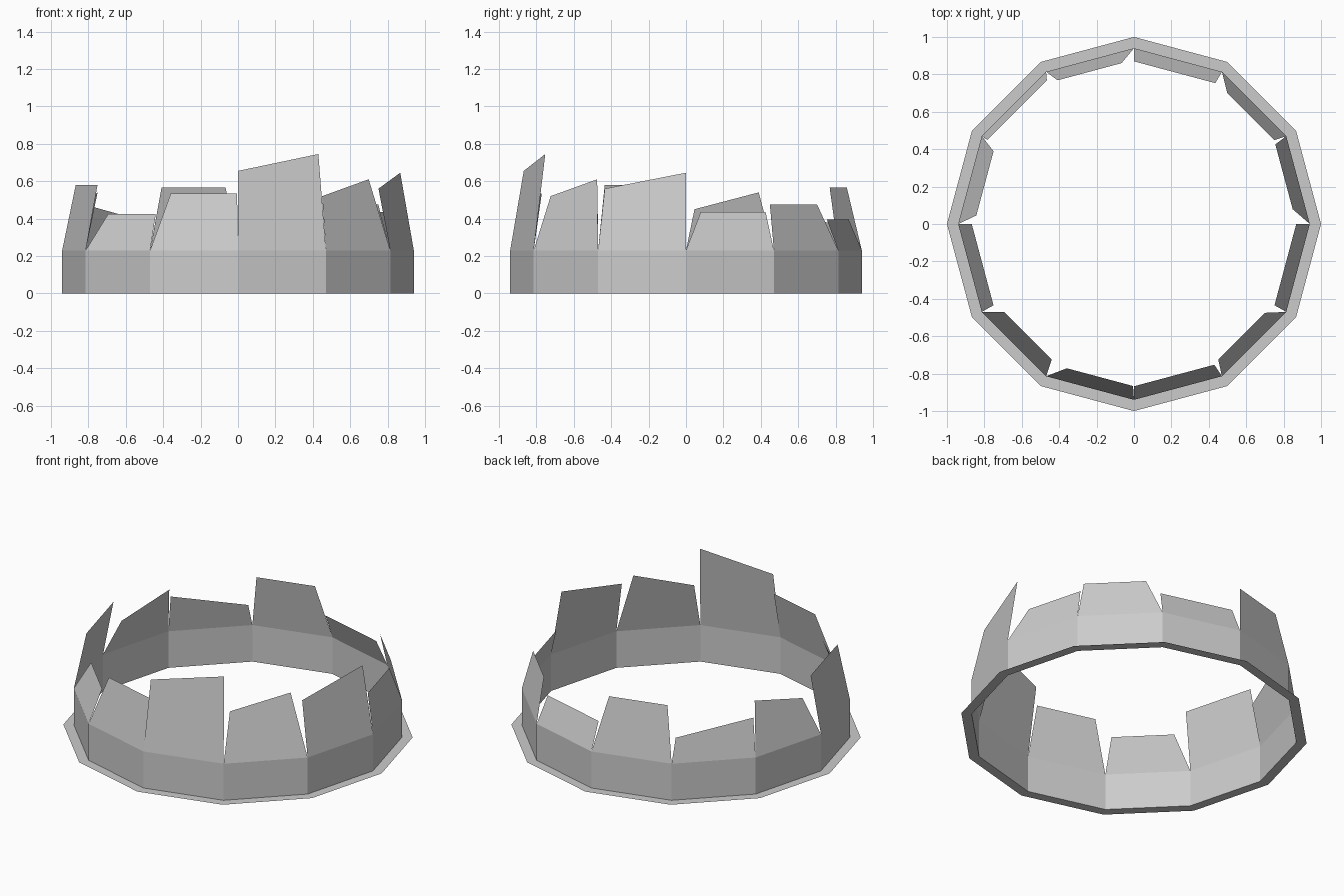
import bpy
from math import cos, sin, tau
from mathutils import Vector

cube = bpy.data.objects.get("Cube")
if cube:
    bpy.data.objects.remove(cube, do_unlink=True)

SIDES = 12
WALL_RADIUS = 0.94
FLANGE_RADIUS = 1.0
WALL_HEIGHT = 0.23

grey = bpy.data.materials.new("plain_grey")
grey.use_nodes = True
colour = (0.6, 0.6, 0.6, 1)
grey.diffuse_color = colour
grey.node_tree.nodes["Principled BSDF"].inputs["Base Color"].default_value = colour


def add_mesh(name, verts, faces):
    mesh = bpy.data.meshes.new(name)
    mesh.from_pydata(verts, [], faces)
    mesh.materials.append(grey)
    obj = bpy.data.objects.new(name, mesh)
    bpy.context.collection.objects.link(obj)
    return obj


def rim(index, radius, z):
    angle = tau * index / SIDES
    return Vector((radius * cos(angle), radius * sin(angle), z))


def band(name, lower, upper):
    """Ring of quads between two (radius, height) outlines."""
    verts = [rim(i, *ring) for ring in (lower, upper) for i in range(SIDES)]
    faces = []
    for i in range(SIDES):
        j = (i + 1) % SIDES
        faces.append((i, j, j + SIDES, i + SIDES))
    return add_mesh(name, verts, faces)


# Flat foot flange and upright wall
band("base_flange", (FLANGE_RADIUS, 0), (WALL_RADIUS, 0))
band("ring_wall", (WALL_RADIUS, 0), (WALL_RADIUS, WALL_HEIGHT))

# Leaning flaps: inward lean, start inset, start height, end inset, end height
FLAPS = [
    (0.068, 0.10, 0.435, 0.028, 0.435),
    (0.06, 0.03, 0.475, 0.10, 0.475),
    (0.068, 0.018, 0.395, 0.018, 0.395),
    (0.06, 0.085, 0.565, 0.047, 0.565),
    (0.036, 0.03, 0.375, 0.007, 0.465),
    (0.082, 0.062, 0.54, 0.069, 0.45),
    (0.07, 0.019, 0.58, 0.018, 0.58),
    (0.085, 0.085, 0.425, 0.042, 0.425),
    (0.07, 0.096, 0.535, 0.024, 0.535),
    (0.07, 0.019, 0.655, 0.023, 0.745),
    (0.078, 0.05, 0.52, 0.085, 0.61),
    (0.07, 0.018, 0.56, 0.019, 0.645),
]

for i, (lean, inset_a, top_a, inset_b, top_b) in enumerate(FLAPS):
    a = rim(i, WALL_RADIUS, WALL_HEIGHT)
    b = rim(i + 1, WALL_RADIUS, WALL_HEIGHT)
    along = (b - a).normalized()
    inward = Vector((-along.y, along.x, 0)) * lean
    tip_a = a + along * inset_a + inward
    tip_b = b - along * inset_b + inward
    tip_a.z, tip_b.z = top_a, top_b
    add_mesh(f"flap_{i + 1}", [a, b, tip_b, tip_a], [(0, 1, 2, 3)])
